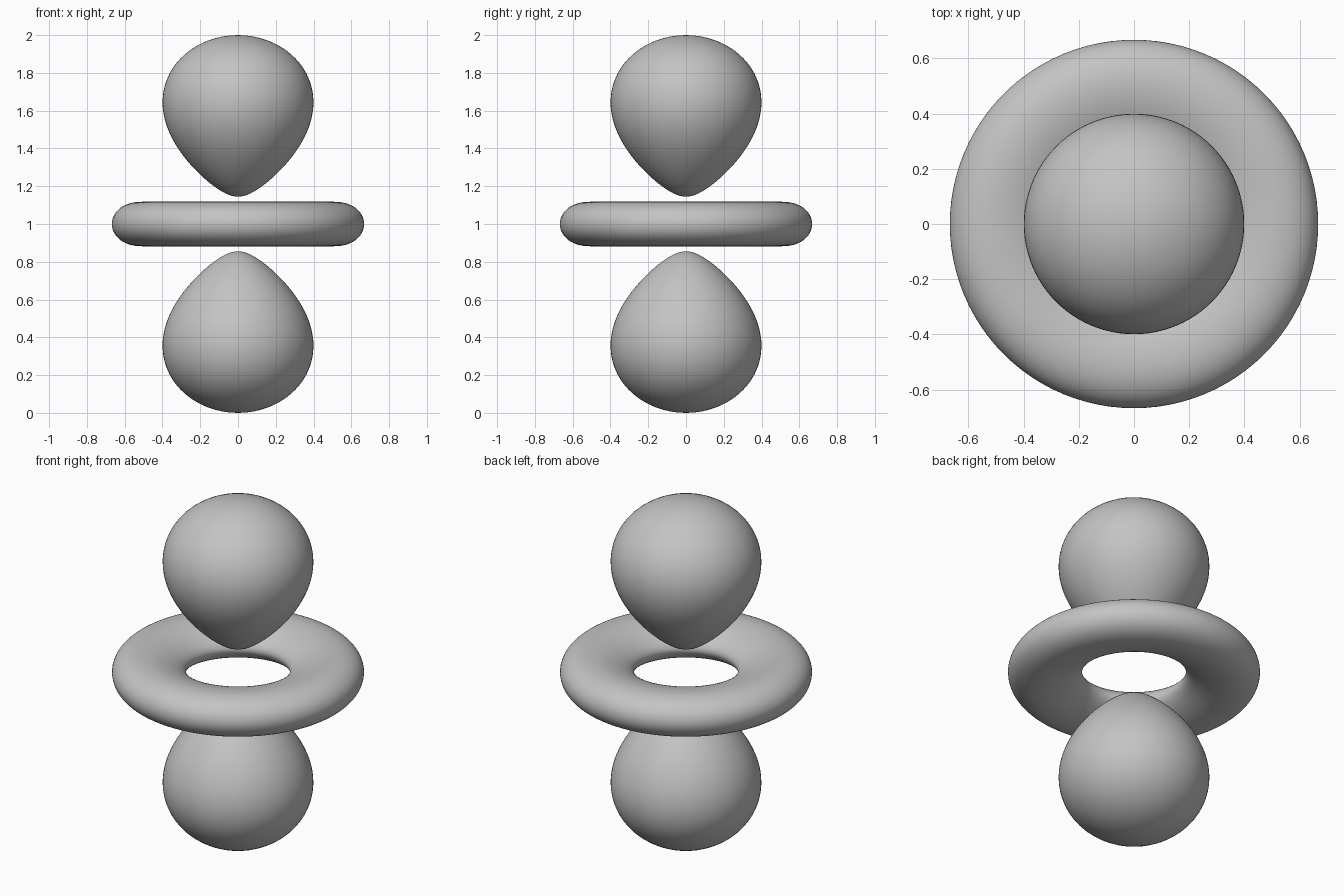
import bpy, bmesh, math
from mathutils import Vector

cube = bpy.data.objects.get("Cube")
if cube:
    bpy.data.objects.remove(cube, do_unlink=True)

# Level surface  r^2 * exp(-DECAY r) * |3 cos^2 - 1| = LEVEL, around the middle
CENTRE = 1.0
TIP, TOP = 0.145, 1.0                      # axial reach of each lobe
DECAY = 2 * math.log(TOP / TIP) / (TOP - TIP)
LEVEL = 2 * TOP ** 2 * math.exp(-DECAY * TOP)
STEPS, SEGMENTS = 48, 96


def radial(r):
    return r * r * math.exp(-DECAY * r)


def solve(lo, hi):
    """Radius between lo (below LEVEL) and hi (above LEVEL)."""
    for _ in range(50):
        mid = (lo + hi) / 2
        lo, hi = (mid, hi) if radial(mid) < LEVEL else (lo, mid)
    return hi


def half_profile(start, end, sign):
    """Points (distance from axis, height) from the near to the far end."""
    points = []
    for i in range(STEPS + 1):
        r = start + (end - start) * (1 - math.cos(math.pi * i / STEPS)) / 2
        cos2 = (1 + sign * LEVEL / radial(r)) / 3
        cos2 = min(max(cos2, 0), 1)
        points.append((r * math.sqrt(1 - cos2), r * math.sqrt(cos2)))
    return points


grey = bpy.data.materials.new("plain grey")
grey.use_nodes = True
grey.diffuse_color = (0.55, 0.55, 0.55, 1)
grey.node_tree.nodes["Principled BSDF"].inputs["Base Color"].default_value = grey.diffuse_color


def revolve(name, profile, closed=False):
    bm = bmesh.new()
    verts = [bm.verts.new((d, 0, h + CENTRE)) for d, h in profile]
    pairs = list(zip(verts, verts[1:]))
    if closed:
        pairs.append((verts[-1], verts[0]))
    edges = [bm.edges.new(p) for p in pairs]
    bmesh.ops.spin(bm, geom=verts + edges, cent=Vector(), axis=(0, 0, 1),
                   angle=math.tau, steps=SEGMENTS)
    bmesh.ops.remove_doubles(bm, verts=bm.verts, dist=1e-5)
    bmesh.ops.recalc_face_normals(bm, faces=bm.faces)
    for face in bm.faces:
        face.smooth = True
    mesh = bpy.data.meshes.new(name)
    bm.to_mesh(mesh)
    bm.free()
    mesh.materials.append(grey)
    obj = bpy.data.objects.new(name, mesh)
    bpy.context.collection.objects.link(obj)


# Upper and lower drop-shaped lobes
lobe = half_profile(TIP, TOP, 1)
revolve("upper_lobe", lobe)
revolve("lower_lobe", [(d, -h) for d, h in lobe])

# Ring around the waist: upper half profile plus its mirror
peak = 2 / DECAY
half = half_profile(solve(0, peak), solve(TOP, peak), -1)
half[0], half[-1] = (half[0][0], 0), (half[-1][0], 0)
revolve("ring", half + [(d, -h) for d, h in half[-2:0:-1]], closed=True)
